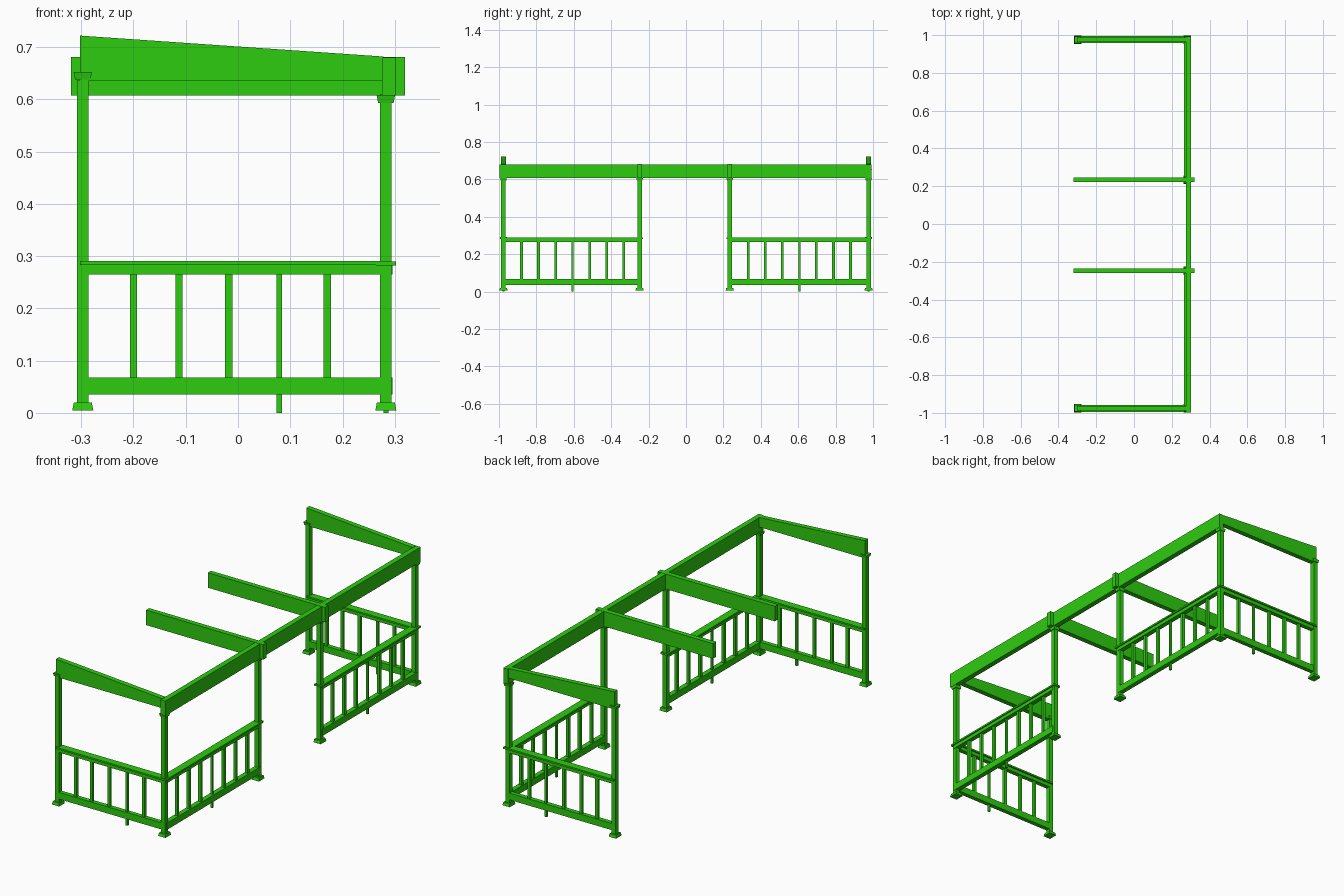
import bpy
import bmesh

cube = bpy.data.objects.get("Cube")
if cube:
    bpy.data.objects.remove(cube, do_unlink=True)

green = bpy.data.materials.new("bright_green")
green.use_nodes = True
colour = (0.027, 0.604, 0.005, 1)
green.diffuse_color = colour
green.node_tree.nodes["Principled BSDF"].inputs["Base Color"].default_value = colour


def block(name, x, y, z, taper=None, end_drop=0.0):
    """Box from (min, max) ranges; taper = (bottom, top) scale, end_drop lowers the +x top."""
    bm = bmesh.new()
    bmesh.ops.create_cube(bm, size=1)
    for v in bm.verts:
        top, right = v.co.z > 0, v.co.x > 0
        s = taper[top] if taper else 1
        v.co.x = sum(x) / 2 + v.co.x * (x[1] - x[0]) * s
        v.co.y = sum(y) / 2 + v.co.y * (y[1] - y[0]) * s
        v.co.z = z[top] - (end_drop if top and right else 0)
    mesh = bpy.data.meshes.new(name)
    bm.to_mesh(mesh)
    bm.free()
    mesh.materials.append(green)
    obj = bpy.data.objects.new(name, mesh)
    bpy.context.collection.objects.link(obj)
    return obj


def around(c, width):
    return (c - width / 2, c + width / 2)


LEFT, OPEN = 0.283, -0.297      # post lines in x
END = 0.976                     # end frames in y
INNER = {-1: -0.248, 1: 0.234}  # inner frames in y
RAIL_TOP = 0.283


def post(name, x, y, top, cap_z):
    block(name + "_post", around(x, 0.022), around(y, 0.024), (0.012, top))
    block(name + "_foot", around(x, 0.04), around(y, 0.044), (0.005, 0.02), taper=(1, 0.86))
    block(name + "_cap", around(x, 0.035), around(y, 0.035), (cap_z, cap_z + 0.014), taper=(0.84, 1))


def baluster(name, x, y, support):
    width = 0.010 if support else 0.014
    bottom = 0.0 if support else 0.06
    block(name, around(x, width), around(y, width), (bottom, 0.27))


for side, label in ((-1, "front"), (1, "back")):
    ye, yi = side * END, INNER[side]

    # Posts
    post(label + "_open", OPEN, ye, 0.637, 0.638)
    post(label + "_corner", LEFT, ye, 0.61, 0.593)
    post(label + "_inner", LEFT, yi, 0.61, 0.593)

    # Roof beams
    block(label + "_sloped_beam", (-0.302, 0.278), around(ye, 0.025), (0.635, 0.722), end_drop=0.04)
    block(label + "_cross_beam", (-0.32, 0.32), around(yi, 0.025), (0.607, 0.681))

    # End railing
    block(label + "_end_bottom_rail", (OPEN, LEFT), around(ye, 0.022), (0.035, 0.068))
    block(label + "_end_top_rail", (OPEN, LEFT), around(ye, 0.022), (0.265, RAIL_TOP))
    block(label + "_end_handrail", (-0.302, 0.29), around(ye, 0.037), (RAIL_TOP, 0.291))
    for i, x in enumerate((-0.2, -0.113, -0.018, 0.079, 0.171)):
        baluster(f"{label}_end_baluster_{i}", x, ye, i == 3)

    # Side railing
    span = tuple(sorted((ye, yi)))
    block(label + "_side_bottom_rail", around(LEFT + 0.001, 0.024), span, (0.035, 0.068))
    block(label + "_side_top_rail", around(LEFT + 0.001, 0.024), span, (0.265, RAIL_TOP - 0.001))
    ends = tuple(sorted((side * 0.994, yi - side * 0.017)))
    block(label + "_side_handrail", (0.264, 0.302), ends, (RAIL_TOP - 0.001, 0.290))
    for i in range(7):
        baluster(f"{label}_side_baluster_{i}", LEFT, side * (0.332 + i * 0.0913), i == 3)

# Long beam joining all frames
block("long_beam", (0.276, 0.302), (-0.998, 0.992), (0.607, 0.68))
